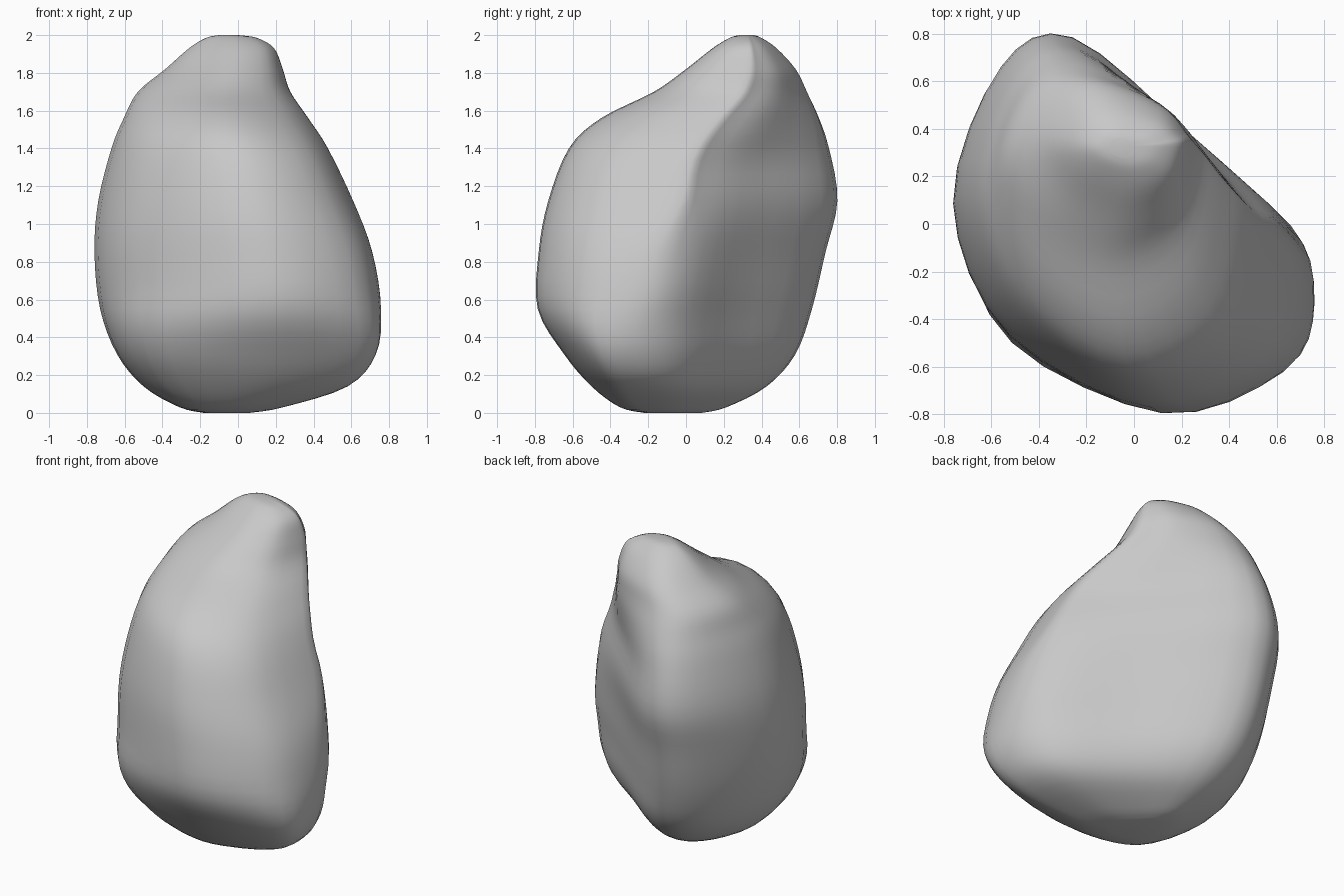
import bpy
import bmesh
from mathutils import Vector

default_cube = bpy.data.objects.get("Cube")
if default_cube:
    bpy.data.objects.remove(default_cube, do_unlink=True)

# Outline extents by height: z, right, left, front, back
PROFILE = [
    (0, -.18, .06, -.22, .08),
    (.03, -.31, .24, -.35, .21),
    (.14, -.5, .58, -.5, .42),
    (.31, -.64, .73, -.645, .57),
    (.55, -.73, .757, -.785, .655),
    (.85, -.76, .71, -.78, .725),
    (1.12, -.74, .61, -.73, .785),
    (1.4, -.67, .475, -.62, .745),
    (1.56, -.605, .37, -.45, .7),
    (1.7, -.53, .275, -.17, .64),
    (1.82, -.385, .235, 0, .58),
    (1.93, -.26, .19, .14, .48),
    (1.985, -.17, .1, .23, .4),
    (2, -.1, 0, .28, .36),
]

# Cross-sections inside a unit box, counterclockwise from the side ridge, by height
SECTIONS = [
    (.25, [(1, -.5), (.86, -.02), (.36, .44), (-.33, 1), (-.76, .8),
           (-1, .1), (-.76, -.7), (.1, -1), (.85, -.81)]),
    (.7, [(1, -.3), (.89, .06), (.39, .46), (-.33, 1), (-.74, .82),
          (-1, .15), (-.69, -.57), (.16, -1), (.82, -.76)]),
    (1.25, [(1, -.12), (.89, .08), (.46, .46), (-.28, 1), (-.73, .84),
            (-1, .13), (-.67, -.59), (.14, -1), (.81, -.74)]),
    (1.8, [(1, .08), (.91, .34), (.58, .7), (-.2, 1), (-.72, .8),
           (-1, .1), (-.66, -.6), (.1, -1), (.76, -.66)]),
]
STEPS = 4


def spline(points, closed):
    """Resample points along a smooth curve that passes through them."""
    points = [Vector(p) for p in points]
    count = len(points)

    def pick(i):
        return points[i % count] if closed else points[max(0, min(i, count - 1))]

    result = []
    for i in range(count if closed else count - 1):
        a, b, c, d = (pick(i + k) for k in (-1, 0, 1, 2))
        for s in range(STEPS):
            t = s / STEPS
            result.append(b + (c - a) * (t / 2)
                          + (a * 2 - b * 5 + c * 4 - d) * (t * t / 2)
                          + (b * 3 - a - c * 3 + d) * (t ** 3 / 2))
    if not closed:
        result.append(points[-1])
    return result


curves = [(height, spline(points, True)) for height, points in SECTIONS]


def section_at(z):
    """Blend the two cross-sections on either side of a height."""
    for (z0, lower), (z1, upper) in zip(curves, curves[1:]):
        if z <= z1:
            break
    t = max(0, min(1, (z - z0) / (z1 - z0)))
    t = t * t * (3 - 2 * t)
    return [p.lerp(q, t) for p, q in zip(lower, upper)]


# Boulder body: stacked rings bridged with quads
bm = bmesh.new()
rings = []
for z, right, left, front, back in spline(PROFILE, False):
    z = max(0, min(2, z))
    rings.append([bm.verts.new(((right + left) / 2 + n.x * (left - right) / 2,
                                (front + back) / 2 + n.y * (back - front) / 2, z))
                  for n in section_at(z)])

for lower, upper in zip(rings, rings[1:]):
    for i in range(len(lower)):
        j = (i + 1) % len(lower)
        bm.faces.new((lower[i], lower[j], upper[j], upper[i]))
bm.faces.new(rings[0][::-1])
bm.faces.new(rings[-1])
bmesh.ops.recalc_face_normals(bm, faces=bm.faces)
for face in bm.faces:
    face.smooth = True

mesh = bpy.data.meshes.new("boulder")
bm.to_mesh(mesh)
bm.free()
boulder = bpy.data.objects.new("boulder", mesh)
bpy.context.collection.objects.link(boulder)

# Stone colour
stone = bpy.data.materials.new("stone grey")
stone.use_nodes = True
colour = (.58, .58, .58, 1)
stone.diffuse_color = colour
stone.node_tree.nodes["Principled BSDF"].inputs["Base Color"].default_value = colour
mesh.materials.append(stone)
